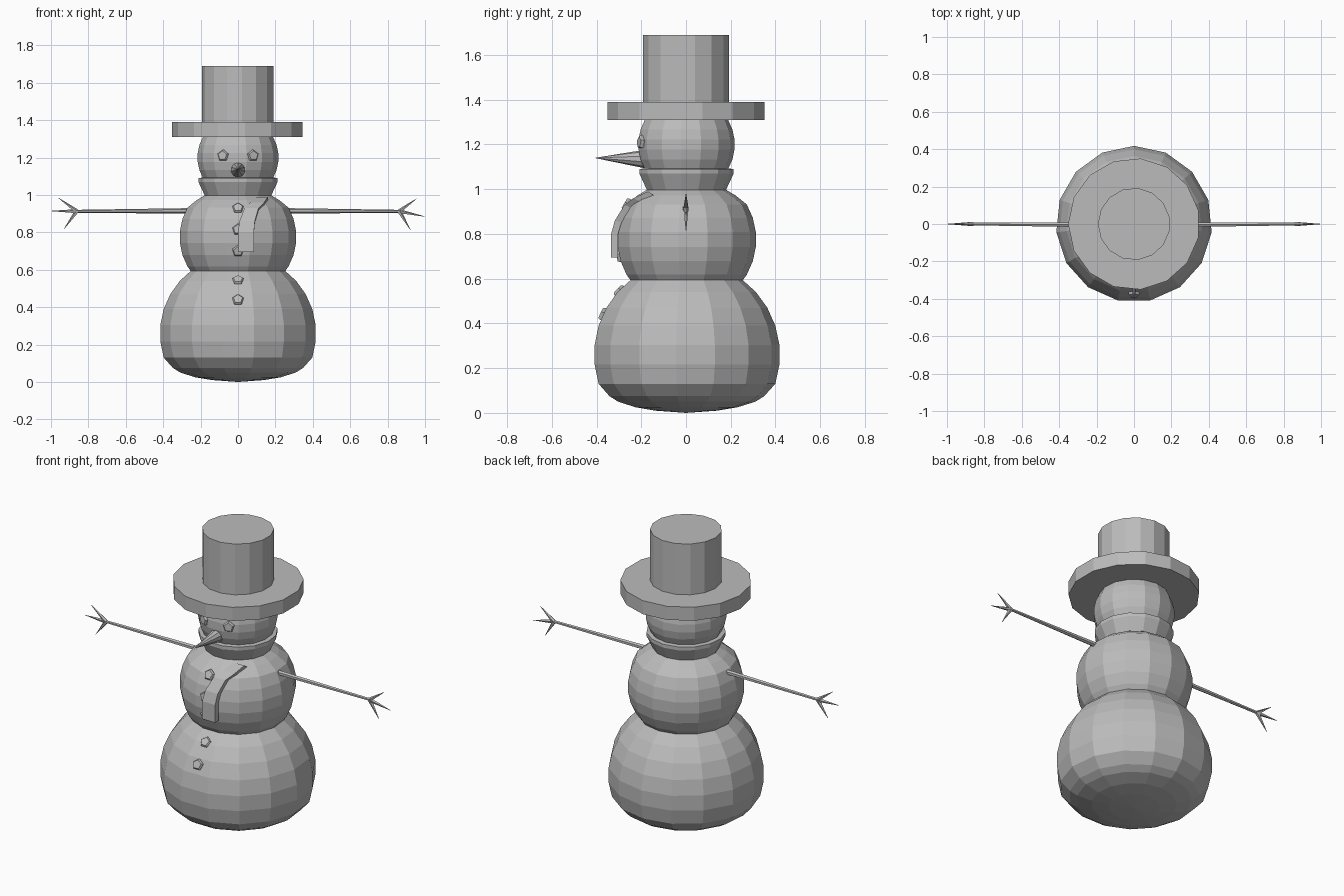
import bpy, bmesh, math
from mathutils import Vector

if "Cube" in bpy.data.objects:
    bpy.data.objects.remove(bpy.data.objects["Cube"])

SIDES = 15
grey = bpy.data.materials.new("plain_grey")
grey.diffuse_color = (0.5, 0.5, 0.5, 1)
grey.use_nodes = True
grey.node_tree.nodes["Principled BSDF"].inputs["Base Color"].default_value = grey.diffuse_color


def finish(name, bm):
    bmesh.ops.recalc_face_normals(bm, faces=bm.faces)
    me = bpy.data.meshes.new(name)
    bm.to_mesh(me)
    bm.free()
    me.materials.append(grey)
    ob = bpy.data.objects.new(name, me)
    bpy.context.collection.objects.link(ob)
    return ob


def revolve(name, profile, start=90):
    """Spin (radius, z) points about z; a zero radius makes a pole."""
    bm = bmesh.new()
    rings = []
    for r, z in profile:
        if r == 0:
            rings.append([bm.verts.new((0, 0, z))] * SIDES)
        else:
            angles = [math.radians(start + 360 * k / SIDES) for k in range(SIDES)]
            rings.append([bm.verts.new((r * math.cos(a), r * math.sin(a), z)) for a in angles])
    for a, b in zip(rings, rings[1:]):
        for k in range(SIDES):
            j = (k + 1) % SIDES
            corners = list(dict.fromkeys((a[k], a[j], b[j], b[k])))
            bm.faces.new(corners)
    return finish(name, bm)


def ball(r, zc, lats):
    return [(r * math.cos(math.radians(t)), zc + r * math.sin(math.radians(t))) for t in lats]


def rod(bm, a, b, r1, r2, sides):
    """Tapered rod from point a to point b."""
    a, b = Vector(a), Vector(b)
    d = b - a
    mat = d.to_track_quat('Z', 'Y').to_matrix().to_4x4()
    mat.translation = (a + b) / 2
    bmesh.ops.create_cone(bm, cap_ends=True, segments=sides, radius1=r1,
                          radius2=r2, depth=d.length, matrix=mat)


# Snow balls: settled base, middle with a flattened top, head
revolve("bottom_ball", [(0, 0), (0.14, 0.01), (0.23, 0.025), (0.31, 0.05), (0.35, 0.075)]
        + ball(0.42, 0.26, range(-18, 79, 12)) + [(0, 0.68)])
revolve("middle_ball", [(0, 0.46)] + ball(0.314, 0.775, range(-78, 31, 12))
        + [(0.222, 0.972), (0.175, 1.0), (0, 1.0)])
revolve("head", [(0, 0.982)] + ball(0.218, 1.2, range(-78, 79, 12)) + [(0, 1.418)])

# Hat
revolve("hat_brim", [(0, 1.31), (0.352, 1.31), (0.352, 1.39), (0, 1.39)], 180)
revolve("hat_crown", [(0, 1.38), (0.193, 1.38), (0.193, 1.69), (0, 1.69)], 180)

# Scarf collar
revolve("scarf_collar", [(0.15, 0.97), (0.178, 0.995), (0.213, 1.07), (0.213, 1.09),
                         (0.175, 1.095)])

# Scarf tail: strip of (left x, right x, front y, z) sections with thickness
sections = [(0, 0.085, -0.335, 0.695), (0, 0.085, -0.335, 0.8), (0.008, 0.09, -0.318, 0.86),
            (0.035, 0.11, -0.275, 0.93), (0.065, 0.14, -0.235, 0.96), (0.09, 0.16, -0.17, 0.99)]
bm = bmesh.new()
rows = []
for i, (x0, x1, y, z) in enumerate(sections):
    drop = 0.004 * i
    rows.append([bm.verts.new(p) for p in ((x0, y, z), (x1, y, z),
                                           (x1, y + 0.03, z - drop), (x0, y + 0.03, z - drop))])
for a, b in zip(rows, rows[1:]):
    for k in range(4):
        bm.faces.new((a[k], a[(k + 1) % 4], b[(k + 1) % 4], b[k]))
bm.faces.new(rows[0])
bm.faces.new(rows[-1])
finish("scarf_tail", bm)


# Five-sided coal pieces, facing outwards from the ball centre
def coal(name, x, z, r, zc):
    y = -math.sqrt(r * r - x * x - (z - zc) ** 2)
    out = Vector((x, y, z - zc)).normalized()
    centre = Vector((x, y, z)) - out * 0.01
    bm = bmesh.new()
    side = Vector((0, 0, 1)).cross(out).normalized()
    up = out.cross(side)
    rows = []
    for h, s in ((-0.012, 1), (0.012, 1), (0.02, 0.8)):
        rows.append([bm.verts.new(centre + out * h + 0.032 * s * (
            side * math.sin(math.tau * k / 5) + up * math.cos(math.tau * k / 5)))
            for k in range(5)])
    for a, b in zip(rows, rows[1:]):
        for k in range(5):
            bm.faces.new((a[k], a[(k + 1) % 5], b[(k + 1) % 5], b[k]))
    bm.faces.new(rows[0])
    bm.faces.new(rows[-1])
    finish(name, bm)


for x in (-0.08, 0.08):
    coal("eye", x, 1.21, 0.217, 1.2)
for z in (0.44, 0.545):
    coal("lower_button", 0, z, 0.415, 0.26)
for z in (0.7, 0.815, 0.93):
    coal("upper_button", 0, z, 0.31, 0.775)

# Carrot nose
bm = bmesh.new()
rod(bm, (0, -0.18, 1.135), (0, -0.41, 1.14), 0.042, 0, 10)
finish("nose", bm)

# Stick arms with three twigs each
for s, tips in ((-1, ((0.96, 0.984), (1.0, 0.914), (0.93, 0.818))),
                (1, ((0.955, 0.98), (1.0, 0.884), (0.922, 0.813)))):
    bm = bmesh.new()
    rod(bm, (s * 0.22, -0.004, 0.915), (s * 0.88, 0, 0.912), 0.015, 0.008, 6)
    for x, z in tips:
        rod(bm, (s * 0.862, 0, 0.912), (s * x, 0, z), 0.012, 0.001, 5)
    finish("arm", bm)
